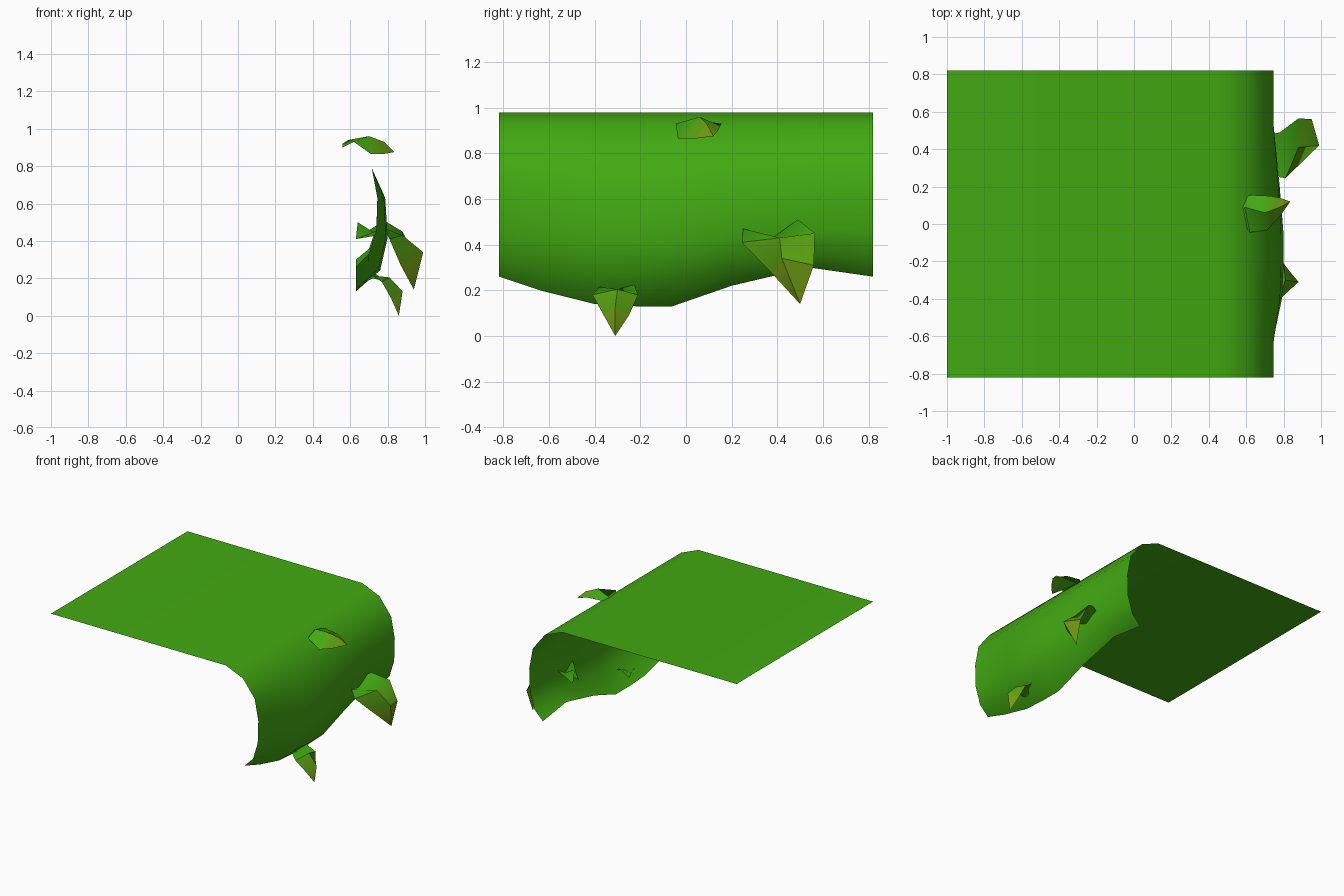
import bpy

cube = bpy.data.objects.get("Cube")
if cube:
    bpy.data.objects.remove(cube, do_unlink=True)


def material(name, rgb):
    m = bpy.data.materials.new(name)
    m.use_nodes = True
    m.diffuse_color = (*rgb, 1)
    m.node_tree.nodes["Principled BSDF"].inputs["Base Color"].default_value = (*rgb, 1)
    return m


green = material("leaf green", (0.055, 0.40, 0.006))
blend = material("yellow green", (0.10, 0.36, 0.006))
olive = material("olive tip", (0.17, 0.33, 0.007))


def loft(name, rows, mats, tones, angle):
    """Skin equal rows of points; tones gives the material index of each strip."""
    n = len(rows[0])
    verts = [p for row in rows for p in row]
    faces, index = [], []
    for r in range(len(rows) - 1):
        for c in range(n - 1):
            a = r * n + c
            quad = [a, a + n, a + n + 1, a + 1]
            if r == len(rows) - 2 and rows[-1][0] == rows[-1][1]:
                quad.pop(2)  # the last strip closes to a point
            faces.append(quad)
            index.append(tones[min(r, len(tones) - 1)])
    mesh = bpy.data.meshes.new(name)
    mesh.from_pydata(verts, [], faces)
    for m in mats:
        mesh.materials.append(m)
    for poly, i in zip(mesh.polygons, index):
        poly.material_index = i
    mesh.validate()
    obj = bpy.data.objects.new(name, mesh)
    bpy.context.collection.objects.link(obj)
    bpy.ops.object.select_all(action="DESELECT")
    obj.select_set(True)
    bpy.context.view_layer.objects.active = obj
    bpy.ops.object.shade_smooth_by_angle(angle=angle)
    return obj


# Draped sheet: flat top, rounded shoulder, bulging skirt with a wavy hem
end_profile = [(-1, .98), (.47, .98), (.615, .92), (.715, .79),
               (.745, .63), (.74, .46), (.70, .33), (.63, .26)]
mid_profile = [(-1, .98), (.47, .98), (.615, .92), (.715, .79),
               (.787, .63), (.80, .43), (.76, .23), (.63, .13)]
# (y, bulge, hem height)
stations = [(-.82, 0, .26), (-.64, 0, .20), (-.4, .85, .14), (-.22, 1, .13),
            (-.06, 1, .13), (.2, .65, .22), (.54, 0, .30), (.82, 0, .26)]
rows = []
for y, bulge, hem in stations:
    row = []
    for k, ((x0, z0), (x1, z1)) in enumerate(zip(end_profile, mid_profile)):
        hem_weight = max(0, k - 4) / 3
        z = z0 + (hem - .26) * hem_weight
        row.append((x0 + (x1 - x0) * bulge, y, z))
    rows.append(row)
loft("draped_sheet", [r[::-1] for r in rows], [green], [0], 1.2)

# Leaves: each row is left edge, midrib, right edge, ending at the tip
leaves = {
    "large_leaf": [
        [(.63, .39, .41), (.64, .42, .50), (.63, .46, .41)],
        [(.78, .25, .47), (.75, .38, .43), (.78, .49, .51)],
        [(.81, .245, .41), (.88, .41, .43), (.88, .565, .45)],
        [(.87, .38, .27), (.99, .42, .34), (.95, .56, .31)],
        [(.94, .50, .14)] * 3],
    "lower_leaf": [
        [(.66, -.34, .17), (.67, -.30, .19), (.66, -.26, .17)],
        [(.72, -.38, .215), (.72, -.30, .20), (.72, -.23, .235)],
        [(.77, -.41, .18), (.81, -.30, .205), (.80, -.21, .18)],
        [(.82, -.36, .09), (.88, -.31, .13), (.83, -.25, .09)],
        [(.86, -.31, 0)] * 3],
    "upper_leaf": [
        [(.56, .04, .90), (.56, .08, .92), (.56, .12, .90)],
        [(.62, -.045, .93), (.59, .09, .94), (.62, .155, .93)],
        [(.71, -.035, .865), (.70, .06, .96), (.73, .15, .92)],
        [(.78, .04, .865), (.78, .09, .93), (.78, .14, .90)],
        [(.835, .12, .875)] * 3],
}
for name, leaf_rows in leaves.items():
    loft(name, leaf_rows, [green, blend, olive], [0, 0, 1, 2], .7)
